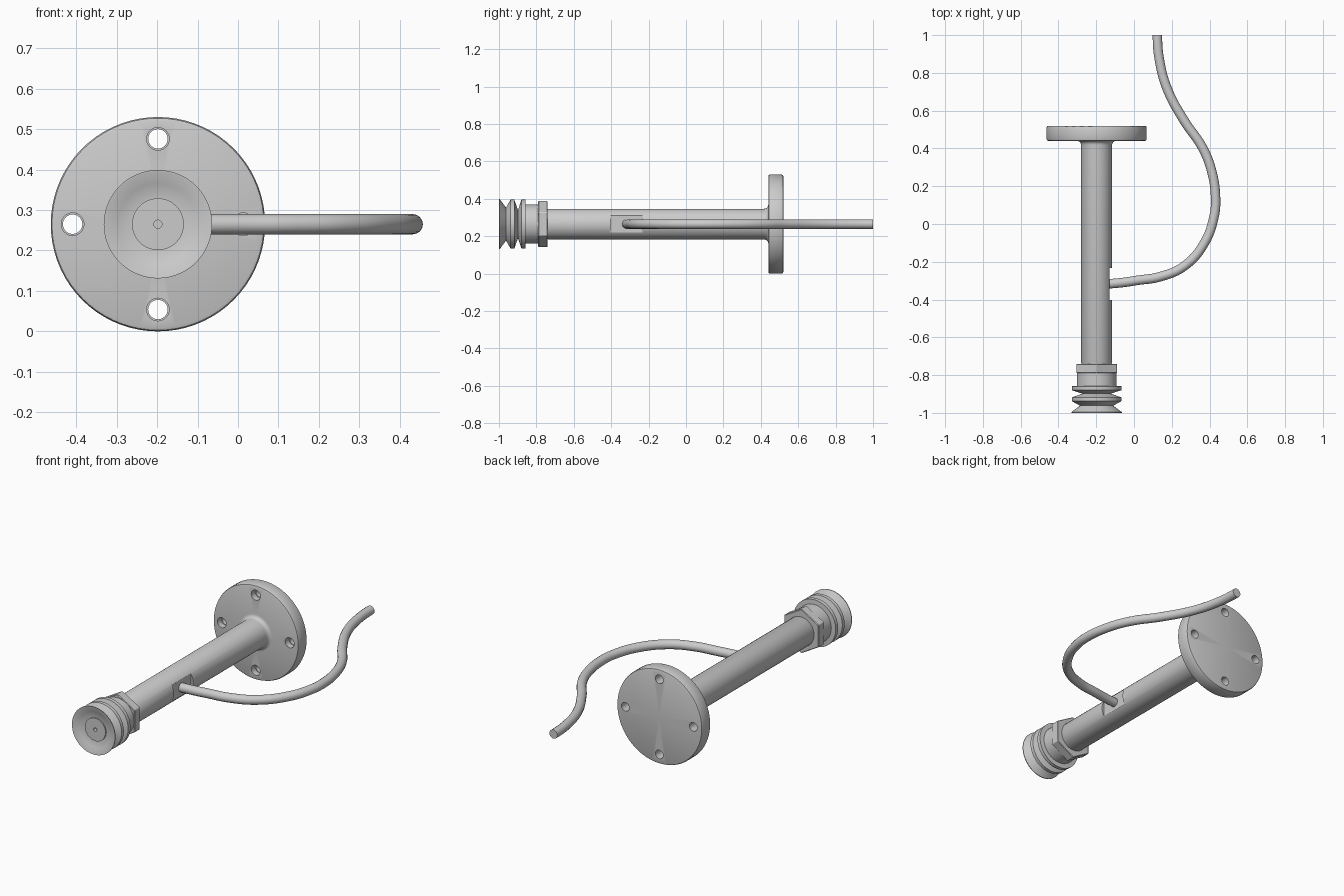
import bpy, bmesh, math
from mathutils import Matrix, Vector

if "Cube" in bpy.data.objects:
    bpy.data.objects.remove(bpy.data.objects["Cube"])

AX, AZ = -0.198, 0.265          # main axis, parallel to y


def finish(bm, name):
    bmesh.ops.recalc_face_normals(bm, faces=bm.faces)
    me = bpy.data.meshes.new(name)
    bm.to_mesh(me)
    bm.free()
    ob = bpy.data.objects.new(name, me)
    bpy.context.collection.objects.link(ob)
    return ob


def lathe(name, profile, x=AX, z=AZ, steps=72):
    """Revolve (radius, y) points about a line parallel to y."""
    bm = bmesh.new()
    vs = [bm.verts.new((r, y, 0)) for r, y in profile]
    es = [bm.edges.new(p) for p in zip(vs, vs[1:])]
    bmesh.ops.spin(bm, geom=vs + es, cent=(0, 0, 0), axis=(0, 1, 0),
                   angle=2 * math.pi, steps=steps)
    bmesh.ops.remove_doubles(bm, verts=bm.verts, dist=1e-5)
    bmesh.ops.translate(bm, verts=bm.verts, vec=(x, 0, z))
    return finish(bm, name)


def select(ob):
    bpy.ops.object.select_all(action='DESELECT')
    ob.select_set(True)
    bpy.context.view_layer.objects.active = ob


def smooth(ob, deg=30):
    select(ob)
    bpy.ops.object.shade_smooth_by_angle(angle=math.radians(deg))


def cut(ob, cutter):
    mod = ob.modifiers.new("cut", 'BOOLEAN')
    mod.operation, mod.solver, mod.object = 'DIFFERENCE', 'EXACT', cutter
    select(ob)
    bpy.ops.object.modifier_apply(modifier=mod.name)
    bpy.data.objects.remove(cutter)


# Tube and round flange, with a fillet where they meet
fillet = [(0.104 - 0.022 * math.cos(a), 0.418 + 0.022 * math.sin(a))
          for a in (i * math.pi / 12 for i in range(7))]
body = lathe("tube_and_flange",
             [(0, -0.75), (0.076, -0.75), (0.082, -0.735)] + fillet +
             [(0.256, 0.44), (0.262, 0.4425), (0.265, 0.45),
              (0.265, 0.51), (0.262, 0.5175), (0.256, 0.52), (0, 0.52)])

# Four stepped bolt holes
for i in range(4):
    a = i * math.pi / 2
    cut(body, lathe("hole_cutter",
                    [(0, 0.40), (0.028, 0.40), (0.028, 0.475),
                     (0.024, 0.475), (0.024, 0.56), (0, 0.56)],
                    AX + 0.211 * math.cos(a), AZ + 0.211 * math.sin(a), 32))

# Flat cut in the tube side where the cable enters
bm = bmesh.new()
bmesh.ops.create_cube(bm, size=1, matrix=Matrix.Translation((-0.08, -0.318, AZ))
                      @ Matrix.Diagonal((0.1, 0.17, 0.3, 1)))
cut(body, finish(bm, "flat_cutter"))
smooth(body)

# Hexagonal nut with corners up and down
bm = bmesh.new()
bmesh.ops.create_cone(bm, cap_ends=True, segments=6, radius1=0.124, radius2=0.124,
                      depth=0.05, matrix=Matrix.Translation((AX, -0.765, AZ))
                      @ Matrix.Rotation(math.pi / 2, 4, 'X'))
bmesh.ops.bevel(bm, geom=bm.edges[:], offset=0.003, segments=1, affect='EDGES')
finish(bm, "hex_nut")

# Bellows suction cup with shallow front face and air hole
cup = lathe("suction_cup",
            [(0, -0.785), (0.105, -0.785), (0.105, -0.857), (0.131, -0.859),
             (0.131, -0.880), (0.075, -0.898), (0.131, -0.918), (0.131, -0.938),
             (0.088, -0.962), (0.134, -0.996), (0.134, -1.0), (0.130, -1.0),
             (0.100, -0.986), (0.066, -0.978), (0.064, -0.978), (0.064, -0.985),
             (0.010, -0.985), (0.010, -0.95), (0, -0.95)])
smooth(cup)

# Curved cable leaving the flat
path = [(-0.15, -0.318), (-0.06, -0.31), (0.02, -0.298), (0.135, -0.28), (0.267, -0.222),
        (0.373, -0.10), (0.424, 0.04), (0.432, 0.13), (0.415, 0.265), (0.365, 0.40),
        (0.267, 0.545), (0.178, 0.71), (0.136, 0.86), (0.124, 1.0)]
cu = bpy.data.curves.new("cable", 'CURVE')
cu.dimensions = '3D'
cu.bevel_depth, cu.bevel_resolution, cu.resolution_u = 0.025, 6, 6
cu.use_fill_caps = True
sp = cu.splines.new('BEZIER')
sp.bezier_points.add(len(path) - 1)
for bp, (x, y) in zip(sp.bezier_points, path):
    bp.co = (x, y, AZ)
    bp.handle_left_type = bp.handle_right_type = 'AUTO'
sp.bezier_points[-1].handle_left_type = 'FREE'
sp.bezier_points[-1].handle_left = (0.124, 0.95, AZ)
cable = bpy.data.objects.new("cable", cu)
bpy.context.collection.objects.link(cable)
select(cable)
bpy.ops.object.convert(target='MESH')
smooth(bpy.context.object, 40)
